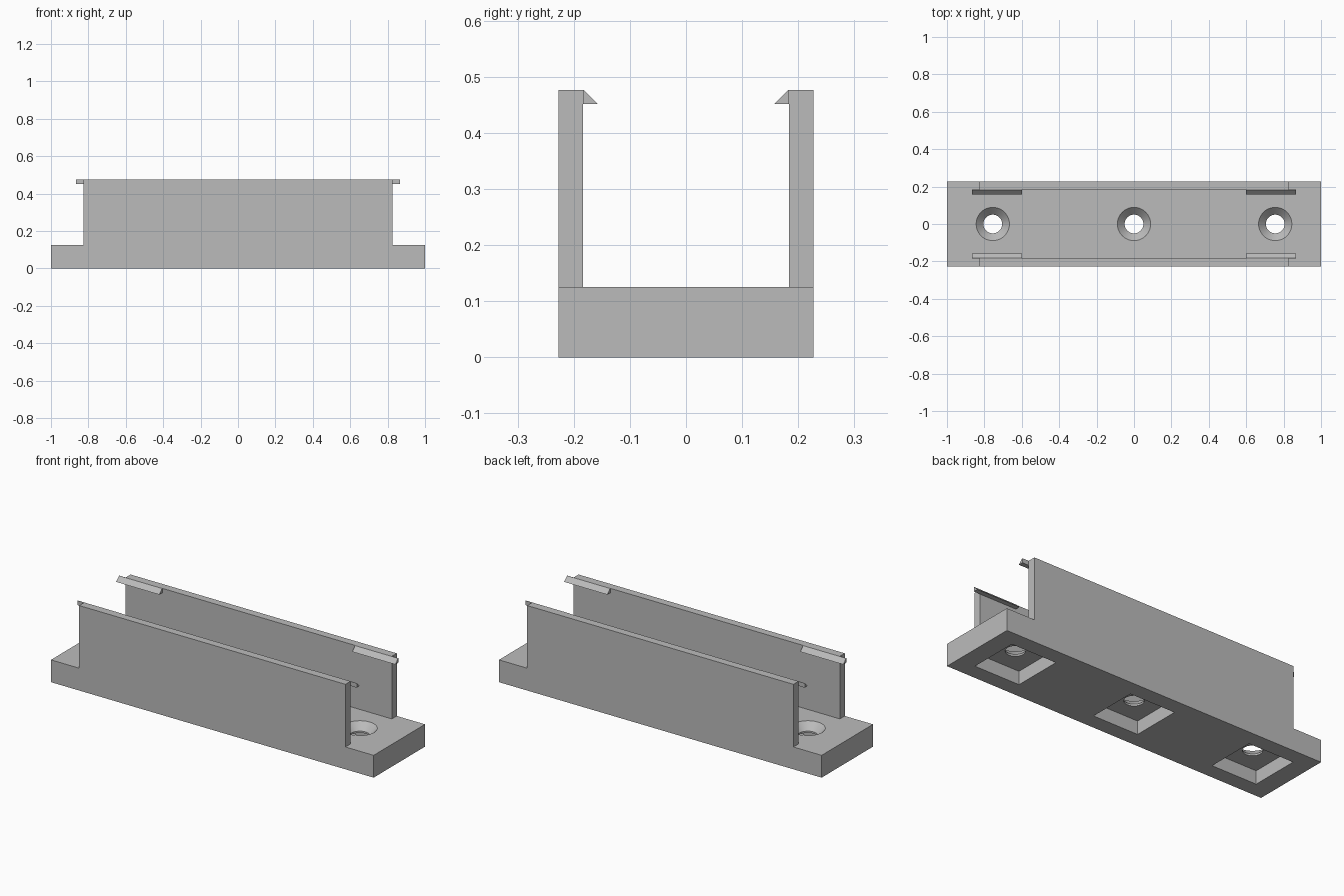
import bpy, bmesh, math
from mathutils import Matrix

cube = bpy.data.objects.get("Cube")
if cube:
    bpy.data.objects.remove(cube, do_unlink=True)

grey = bpy.data.materials.new("plain grey")
grey.use_nodes = True
colour = (0.5, 0.5, 0.5, 1)
grey.diffuse_color = colour
grey.node_tree.nodes["Principled BSDF"].inputs["Base Color"].default_value = colour

HALF_Y, INNER_Y = 0.2275, 0.184
BASE_Z, TOP_Z, POCKET_Z = 0.125, 0.476, 0.075
WALL_X = 0.825


def finish(name, bm):
    bmesh.ops.recalc_face_normals(bm, faces=bm.faces)
    mesh = bpy.data.meshes.new(name)
    bm.to_mesh(mesh)
    bm.free()
    mesh.materials.append(grey)
    obj = bpy.data.objects.new(name, mesh)
    bpy.context.collection.objects.link(obj)
    return obj


def prism(name, points, offset):
    """Extrude a flat outline along an offset."""
    bm = bmesh.new()
    face = bm.faces.new([bm.verts.new(p) for p in points])
    new = bmesh.ops.extrude_face_region(bm, geom=[face])["geom"]
    verts = [v for v in new if isinstance(v, bmesh.types.BMVert)]
    bmesh.ops.translate(bm, verts=verts, vec=offset)
    return finish(name, bm)


def box(name, x, y, z0, z1):
    outline = [(-x, -y, z0), (x, -y, z0), (x, y, z0), (-x, y, z0)]
    return prism(name, outline, (0, 0, z1 - z0))


def lathe(name, profile, steps=48):
    """Stack of rings along z, capped at both ends."""
    bm = bmesh.new()
    rings = [[bm.verts.new((r * math.cos(a), r * math.sin(a), z))
              for a in (math.tau * i / steps for i in range(steps))]
             for r, z in profile]
    for low, high in zip(rings, rings[1:]):
        for i in range(steps):
            j = (i + 1) % steps
            bm.faces.new((low[i], low[j], high[j], high[i]))
    bm.faces.new(rings[0])
    bm.faces.new(rings[-1])
    return finish(name, bm)


def cut(target, cutter):
    mod = target.modifiers.new("cut", "BOOLEAN")
    mod.operation = "DIFFERENCE"
    mod.solver = "EXACT"
    mod.object = cutter
    bpy.context.view_layer.objects.active = target
    bpy.ops.object.modifier_apply(modifier=mod.name)
    bpy.data.objects.remove(cutter, do_unlink=True)


# Base and side walls: stepped silhouette with a channel cut along it
half = [(1, 0), (1, BASE_Z), (WALL_X, BASE_Z), (WALL_X, TOP_Z)]
silhouette = half + [(-x, z) for x, z in reversed(half)]
body = prism("channel_body", [(x, -HALF_Y, z) for x, z in silhouette],
             (0, 2 * HALF_Y, 0))
cut(body, box("channel_cutter", 0.9, INNER_Y, BASE_Z, 0.6))

# Countersunk screw holes with square pockets underneath
for x in (-0.755, 0, 0.755):
    pocket = box("pocket_cutter", 0.14, 0.14, -0.05, POCKET_Z)
    hole = lathe("hole_cutter", [(0.05, 0.04), (0.05, 0.085),
                                 (0.089, BASE_Z), (0.094, 0.13)])
    for cutter in (pocket, hole):
        cutter.data.transform(Matrix.Translation((x, 0, 0)))
        cut(body, cutter)

bpy.ops.object.select_all(action="DESELECT")
body.select_set(True)
bpy.context.view_layer.objects.active = body
bpy.ops.object.shade_smooth_by_angle(angle=math.radians(30))

# Snap hooks on the wall tops, running a little past the wall ends
for side_x, x_name in ((1, "left"), (-1, "right")):
    for side_y, y_name in ((-1, "front"), (1, "back")):
        section = [(INNER_Y, 0.451), (INNER_Y, TOP_Z),
                   (0.182, TOP_Z), (0.157, 0.451)]
        prism(f"{y_name}_{x_name}_hook",
              [(side_x * 0.598, side_y * y, z) for y, z in section],
              (side_x * 0.267, 0, 0))
